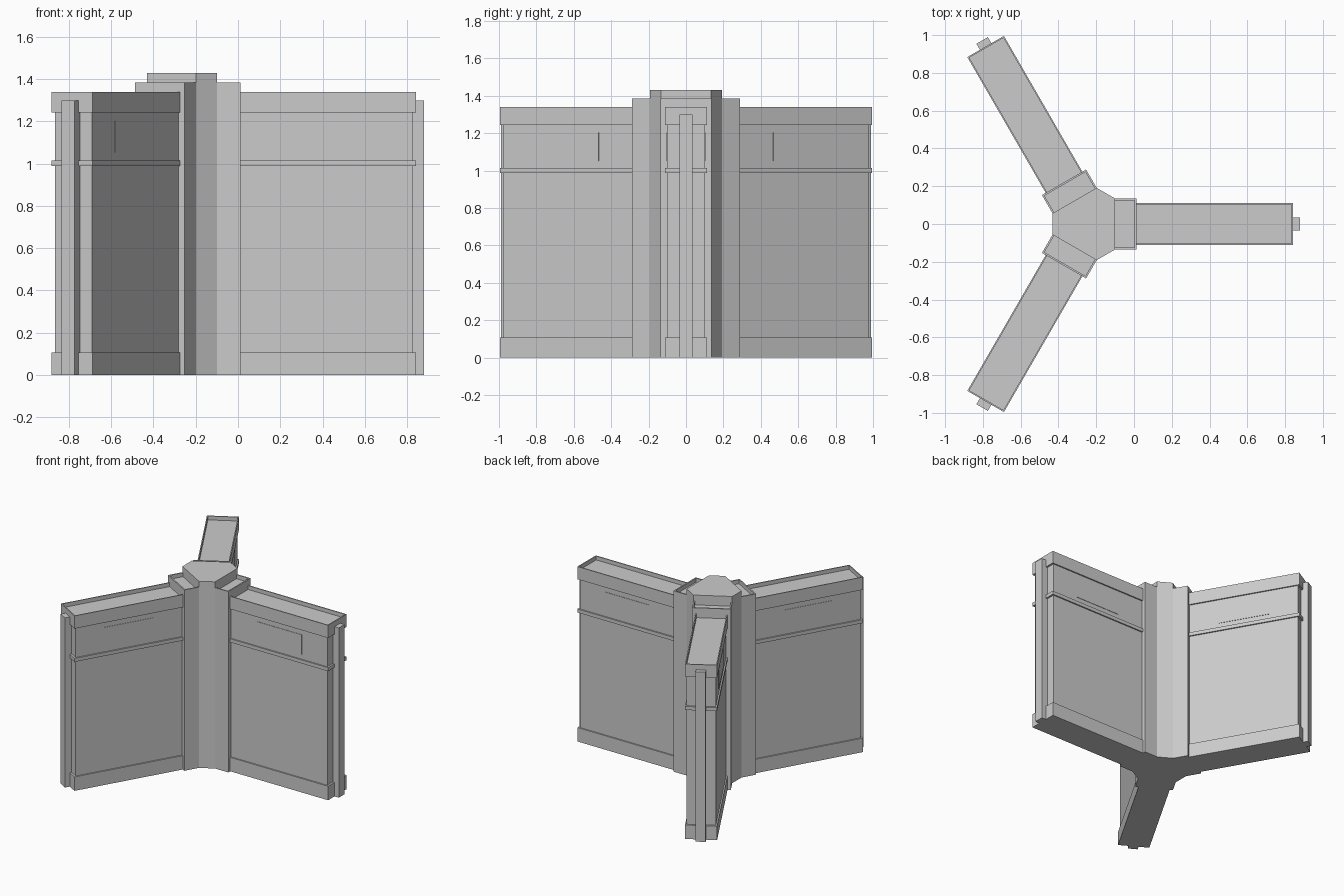
import bpy, bmesh, math

if "Cube" in bpy.data.objects:
    bpy.data.objects.remove(bpy.data.objects["Cube"])

CX = -0.243  # centre of the three-way junction

grey = bpy.data.materials.new("plain_grey")
grey.diffuse_color = (0.6, 0.6, 0.6, 1)
grey.use_nodes = True
grey.node_tree.nodes["Principled BSDF"].inputs["Base Color"].default_value = grey.diffuse_color


def add_object(name, bm, angle=0.0):
    bmesh.ops.recalc_face_normals(bm, faces=bm.faces[:])
    mesh = bpy.data.meshes.new(name)
    bm.to_mesh(mesh)
    bm.free()
    mesh.materials.append(grey)
    obj = bpy.data.objects.new(name, mesh)
    obj.location = (CX, 0, 0)
    obj.rotation_euler = (0, 0, angle)
    bpy.context.collection.objects.link(obj)
    return obj


def box(name, angle, r, t, z, rim=0.0, depth=0.0):
    """Box spanning radius r, sideways t and height z, with optional sunken top."""
    bm = bmesh.new()
    bmesh.ops.create_cube(bm, size=1)
    for v in bm.verts:
        v.co = [lo + (c + 0.5) * (hi - lo) for c, (lo, hi) in zip(v.co, (r, t, z))]
    if rim:
        bm.normal_update()
        top = max(bm.faces, key=lambda f: f.calc_center_median().z)
        bmesh.ops.inset_region(bm, faces=[top], thickness=rim)
        walls = bmesh.ops.extrude_discrete_faces(bm, faces=[top])["faces"]
        bmesh.ops.translate(bm, verts=walls[0].verts[:], vec=(0, 0, -depth))
    return add_object(name, bm, angle)


# Central six-sided post
bm = bmesh.new()
ring = []
for k in range(3):
    a = k * math.tau / 3
    for t in (-0.135, 0.135):
        ring.append(bm.verts.new((0.143 * math.cos(a) - t * math.sin(a),
                                  0.143 * math.sin(a) + t * math.cos(a), 0)))
base = bm.faces.new(ring)
ext = bmesh.ops.extrude_face_region(bm, geom=[base], use_keep_orig=True)["geom"]
bmesh.ops.translate(bm, verts=[g for g in ext if isinstance(g, bmesh.types.BMVert)],
                    vec=(0, 0, 1.43))
add_object("central_post", bm)

# Three identical wall arms
for k in range(3):
    a = k * math.tau / 3
    n = f"_{k + 1}"
    # Collar against the post
    box("collar" + n, a, (0.125, 0.255), (-0.135, 0.135), (0, 1.385), 0.014, 0.03)
    # Wall body and its raised bands
    box("wall_body" + n, a, (0.24, 1.071), (-0.102, 0.102), (0.002, 1.30))
    box("base_band" + n, a, (0.24, 1.085), (-0.112, 0.112), (0, 0.107))
    box("trim_strip" + n, a, (0.24, 1.085), (-0.112, 0.112), (0.988, 1.015))
    box("top_band" + n, a, (0.24, 1.085), (-0.112, 0.112), (1.243, 1.34), 0.011, 0.03)
    # Connecting tongue at the end
    box("end_tongue" + n, a, (1.06, 1.122), (-0.035, 0.035), (0, 1.30))
    # Flat plates on both sides
    for s, side in ((-1, "right"), (1, "left")):
        t = sorted((s * 0.1, s * 0.105))
        box(f"{side}_plate" + n, a, (0.479, 0.855), t, (1.052, 1.203))
